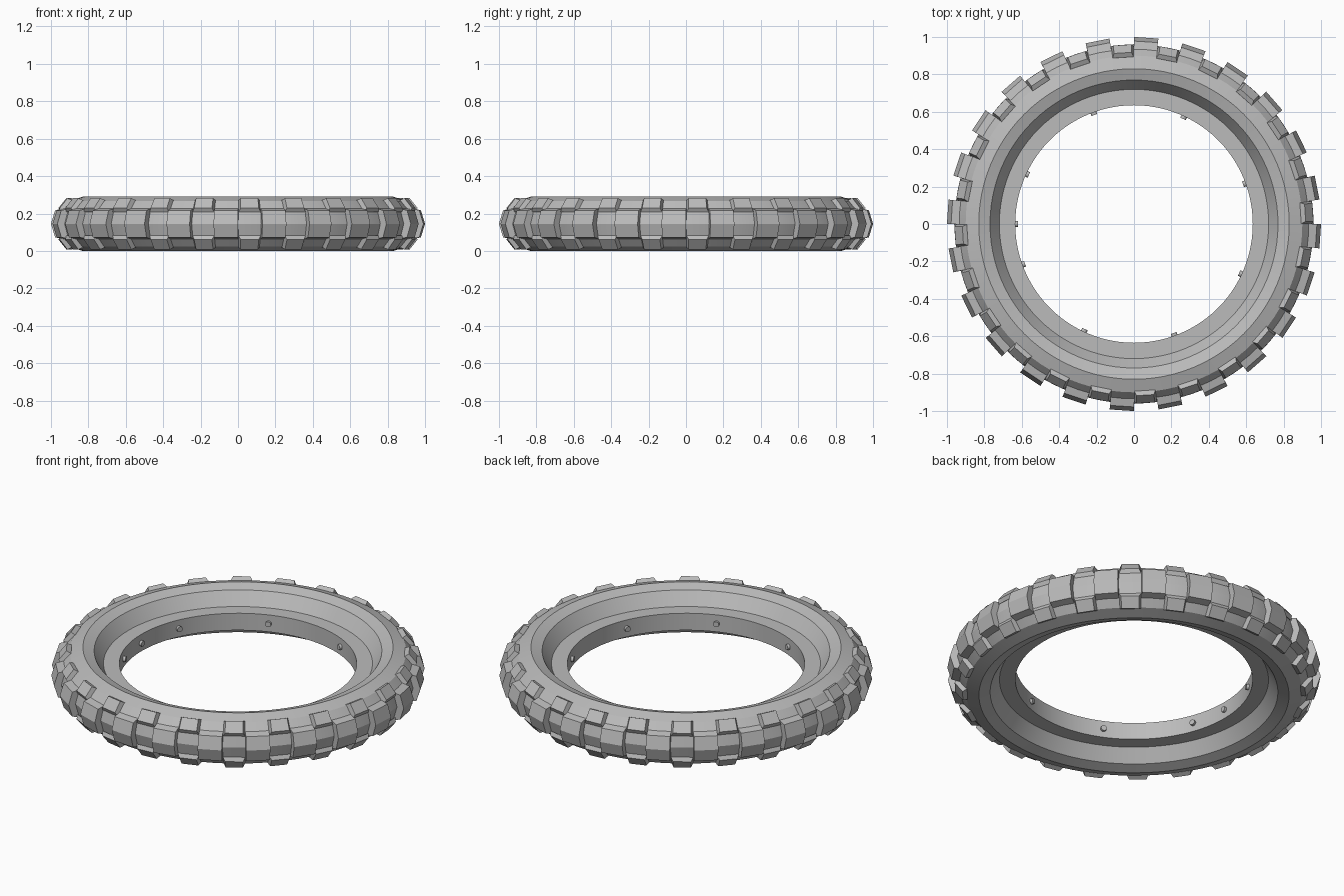
import bpy
import bmesh
from math import cos, sin, radians, pi
from mathutils import Matrix, Vector

if "Cube" in bpy.data.objects:
    bpy.data.objects.remove(bpy.data.objects["Cube"], do_unlink=True)

MID = 0.145      # height of the ring's middle plane
COUNT = 24       # tread blocks around the ring
STEP = 360 / COUNT

grey = bpy.data.materials.new("rubber_grey")
grey.use_nodes = True
colour = (0.5, 0.5, 0.5, 1)
grey.diffuse_color = colour
grey.node_tree.nodes["Principled BSDF"].inputs["Base Color"].default_value = colour


def finish(bm, name, smooth=None):
    bmesh.ops.recalc_face_normals(bm, faces=bm.faces[:])
    mesh = bpy.data.meshes.new(name)
    bm.to_mesh(mesh)
    bm.free()
    mesh.materials.append(grey)
    obj = bpy.data.objects.new(name, mesh)
    bpy.context.collection.objects.link(obj)
    if smooth:
        bpy.ops.object.select_all(action="DESELECT")
        obj.select_set(True)
        bpy.context.view_layer.objects.active = obj
        bpy.ops.object.shade_smooth_by_angle(angle=radians(smooth))
    return obj


def polar(r, degrees, z):
    a = radians(degrees)
    return Vector((r * cos(a), r * sin(a), MID + z))


def add_block(bm, section, centre):
    """Bridge a (radius, height, half angle) section between its two sides."""
    sides = [[bm.verts.new(polar(r, centre + s * half, z)) for r, z, half in section]
             for s in (-1, 1)]
    for side in sides:
        bm.faces.new(side)
    n = len(section)
    for i in range(n):
        j = (i + 1) % n
        bm.faces.new((sides[0][i], sides[0][j], sides[1][j], sides[1][i]))


# Tyre body with its stepped inner rim, revolved from a mirrored half profile
upper = [(0.635, 0.05), (0.72, 0.05), (0.77, 0.125), (0.83, 0.145),
         (0.90, 0.122), (0.94, 0.075)]
profile = upper + [(0.96, 0)] + [(r, -z) for r, z in reversed(upper)]
SEGMENTS = 96
bm = bmesh.new()
rings = [[bm.verts.new(polar(r, 360 * k / SEGMENTS, z)) for r, z in profile]
         for k in range(SEGMENTS)]
for k, ring in enumerate(rings):
    following = rings[(k + 1) % SEGMENTS]
    for i in range(len(profile)):
        j = (i + 1) % len(profile)
        bm.faces.new((ring[i], ring[j], following[j], following[i]))
finish(bm, "tyre_body", 15)

# Central tread blocks with a peaked outer face
bm = bmesh.new()
section = [(0.93, -0.083, 3.9), (0.978, -0.072, 3.75), (1.0, 0, 3.75),
           (0.978, 0.072, 3.75), (0.93, 0.083, 3.9)]
for k in range(COUNT):
    add_block(bm, section, (k - 0.25) * STEP)
finish(bm, "centre_tread_blocks")

# Shoulder knobs on both edges, staggered between the central blocks
bm = bmesh.new()
shoulder = [(0.885, 0.11, 3.6), (0.895, 0.126, 3.6), (0.918, 0.137, 2.9),
            (0.96, 0.084, 2.9), (0.95, 0.062, 3.6)]
for side in (-1, 1):
    section = [(r, side * z, half) for r, z, half in shoulder]
    for k in range(COUNT):
        add_block(bm, section, (k + 0.25) * STEP)
finish(bm, "shoulder_knobs")

# Small round studs on the inner rim, plus the valve
bm = bmesh.new()
for angle in [20 + 45 * k for k in range(8)] + [180]:
    place = (Matrix.Translation(polar(0.633, angle, 0))
             @ Matrix.Rotation(radians(angle), 4, "Z")
             @ Matrix.Rotation(pi / 2, 4, "Y"))
    bmesh.ops.create_cone(bm, cap_ends=True, segments=12, radius1=0.016,
                          radius2=0.016, depth=0.026, matrix=place)
finish(bm, "rim_studs", 35)
